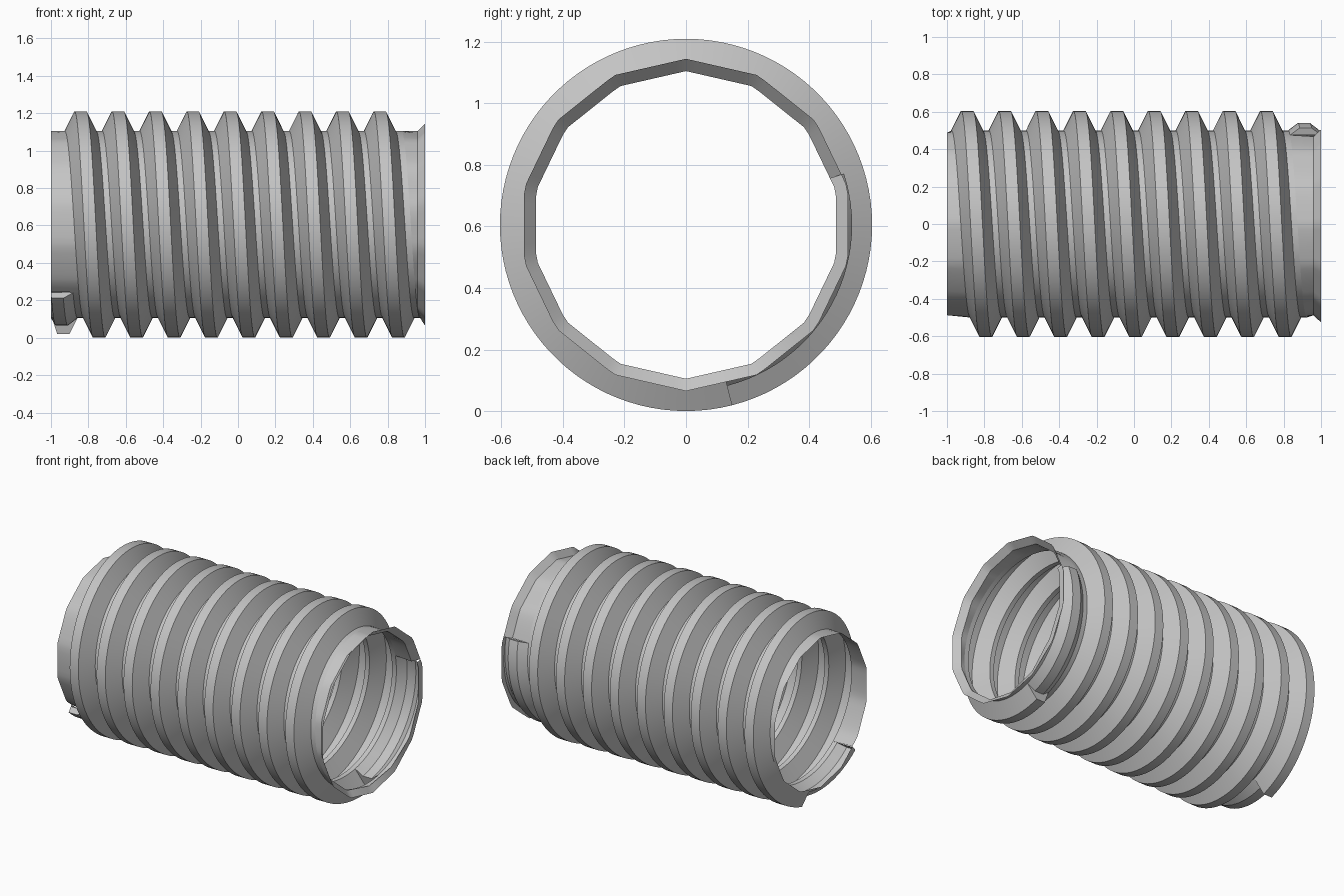
import bpy, bmesh, math

if "Cube" in bpy.data.objects:
    bpy.data.objects.remove(bpy.data.objects["Cube"])

PITCH, TOP_X = 0.2, -0.842        # thread spacing, first crest at the top
ROOT, LOW, CREST = 0.5, 0.54, 0.605
START, END = -0.62, 8.8           # thread length in turns
FULL_START, FULL_END = -0.46, 8.54
STEPS = 100                       # segments per turn
SIDES = 14                        # coarse sides of the end rims

grey = bpy.data.materials.new("mid_grey")
grey.use_nodes = True
colour = (0.55, 0.55, 0.55, 1)
grey.diffuse_color = colour
grey.node_tree.nodes["Principled BSDF"].inputs["Base Color"].default_value = colour


def point(x, r, t):
    a = 2 * math.pi * t
    return (max(-1, min(1, x)), -r * math.sin(a), CREST + r * math.cos(a))


def crest_x(t):
    return TOP_X + PITCH * t


def rim_radius(r, t):
    """Radius of a coarse polygon at turn t."""
    a = (t * SIDES) % 1 - 0.5
    half = math.pi / SIDES
    return r * math.cos(half) / math.cos(2 * half * a)


def sweep(name, section, stations, caps=False):
    """Join the cross-sections at successive turns into a sheet."""
    bm = bmesh.new()
    rows = [[bm.verts.new(point(x, r, t)) for x, r in section(t, full)]
            for t, full in stations]
    for a, b in zip(rows, rows[1:]):
        for i in range(len(a) - 1):
            bm.faces.new((a[i], a[i + 1], b[i + 1], b[i]))
    if caps:
        bm.faces.new(rows[0][:4])
        bm.faces.new(rows[-1][:4][::-1])
    bmesh.ops.remove_doubles(bm, verts=bm.verts, dist=0.0001)
    bmesh.ops.recalc_face_normals(bm, faces=bm.faces)
    mesh = bpy.data.meshes.new(name)
    bm.to_mesh(mesh)
    bm.free()
    obj = bpy.data.objects.new(name, mesh)
    bpy.context.collection.objects.link(obj)
    mesh.materials.append(grey)
    bpy.ops.object.select_all(action='DESELECT')
    obj.select_set(True)
    bpy.context.view_layer.objects.active = obj
    bpy.ops.object.shade_smooth_by_angle(angle=math.radians(20))
    return obj


def span(t0, t1, full=True):
    n = max(2, round((t1 - t0) * STEPS))
    return [(t0 + (t1 - t0) * i / n, full) for i in range(n + 1)]


def thread_section(t, full):
    c, r = crest_x(t), CREST if full else LOW
    return [(c - 0.084, ROOT), (c - 0.032, r), (c + 0.032, r),
            (c + 0.084, ROOT), (c + 0.116, ROOT)]


def left_section(t, full):
    return [(-1, rim_radius(ROOT, t)), (crest_x(t) - 0.084, ROOT)]


def right_section(t, full):
    edge = min(1, crest_x(t) + 0.116)
    return [(edge, ROOT), (max(edge, 0.96), rim_radius(ROOT, t)),
            (1, rim_radius(LOW, t))]


# Hollow screw thread with a low lead-in and run-out
sweep("screw_thread", thread_section,
      span(START, FULL_START, False) + span(FULL_START, FULL_END)
      + span(FULL_END, END, False), caps=True)

# Plain collar at one end, flared collar at the other
sweep("left_collar", left_section, span(START, START + 1))
sweep("right_collar", right_section, span(END - 1, END))
